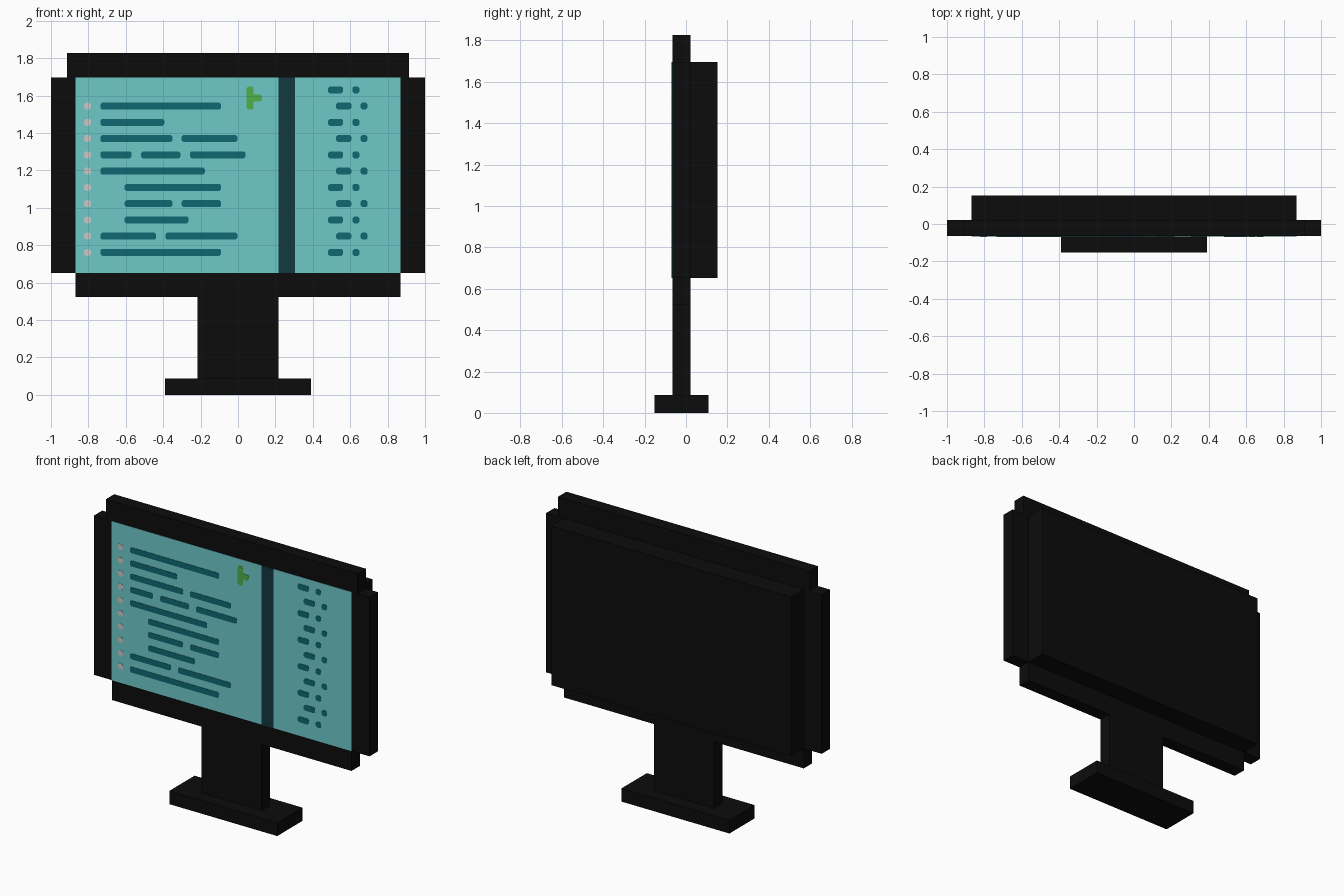
import bpy, bmesh

if "Cube" in bpy.data.objects:
    bpy.data.objects.remove(bpy.data.objects["Cube"])

V = 2 / 23          # one voxel
C = V / 2           # one screen pixel
FRONT = -0.75 * V   # front plane of the bezel
LEFT, TOP = -10 * V, 19.5 * V   # upper left corner of the screen


def material(name, rgb):
    m = bpy.data.materials.new(name)
    m.diffuse_color = (*rgb, 1)
    m.use_nodes = True
    m.node_tree.nodes["Principled BSDF"].inputs["Base Color"].default_value = m.diffuse_color
    return m


BLACK = material("black plastic", (0.0037, 0.0037, 0.0037))
TEAL = material("screen teal", (0.156, 0.584, 0.584))
DARK = material("dark teal", (0.005, 0.14, 0.17))
DIVIDE = material("deep teal", (0.006, 0.041, 0.05))
GREEN = material("green", (0.08, 0.43, 0.07))
GREY = material("light grey", (0.58, 0.58, 0.58))


def prism(name, outlines, y0, y1, mat):
    """Extrude one or more closed x-z outlines from y0 to y1."""
    bm = bmesh.new()
    for pts in outlines:
        face = bm.faces.new([bm.verts.new((x, y0, z)) for x, z in pts])
        ext = bmesh.ops.extrude_face_region(bm, geom=[face], use_keep_orig=True)
        new = [g for g in ext["geom"] if isinstance(g, bmesh.types.BMVert)]
        bmesh.ops.translate(bm, verts=new, vec=(0, y1 - y0, 0))
    bmesh.ops.recalc_face_normals(bm, faces=bm.faces)
    me = bpy.data.meshes.new(name)
    bm.to_mesh(me)
    bm.free()
    me.materials.append(mat)
    ob = bpy.data.objects.new(name, me)
    bpy.context.collection.objects.link(ob)
    return ob


def rect(x0, x1, z0, z1):
    return [(x0, z0), (x1, z0), (x1, z1), (x0, z1)]


def cells(col0, col1, row0, row1=None):
    """Rectangle on the screen pixel grid; end column and row exclusive."""
    row1 = row0 + 1 if row1 is None else row1
    return (LEFT + col0 * C, LEFT + col1 * C, TOP - row1 * C, TOP - row0 * C)


def pill(*args):
    """Screen rectangle with clipped corners, slightly inset."""
    x0, x1, z0, z1 = cells(*args)
    i, c = 0.003, 0.009
    x0, x1, z0, z1 = x0 + i, x1 - i, z0 + i, z1 - i
    return [(x0 + c, z0), (x1 - c, z0), (x1, z0 + c), (x1, z1 - c),
            (x1 - c, z1), (x0 + c, z1), (x0, z1 - c), (x0, z0 + c)]


# Stepped bezel and neck, one mirrored outline
half = [(2.5, 1), (2.5, 6), (10, 6), (10, 7.5), (11.5, 7.5),
        (11.5, 19.5), (10.5, 19.5), (10.5, 21)]
outline = [(x * V, z * V) for x, z in half]
outline += [(-x, z) for x, z in reversed(outline)]
prism("bezel_and_neck", [outline], FRONT, FRONT + V, BLACK)

# Rear housing and foot
prism("rear_housing", [rect(-10 * V, 10 * V, 7.5 * V, 19.5 * V)],
      FRONT + V, 1.75 * V, BLACK)
prism("foot", [rect(-4.5 * V, 4.5 * V, 0, V)], -1.75 * V, 1.25 * V, BLACK)

# Screen and its divider
prism("screen", [rect(*cells(0, 40, 0, 24))], FRONT, FRONT - 0.002, TEAL)
prism("divider", [rect(*cells(25, 27, 0, 24))], FRONT, FRONT - 0.004, DIVIDE)

# Plain dashes: (row, start column, end column)
dashes = [(3, 3, 18), (5, 3, 11), (7, 3, 12), (7, 13, 20), (9, 3, 7),
          (9, 8, 13), (9, 14, 21), (11, 3, 16), (13, 6, 18), (15, 6, 12),
          (15, 13, 18), (17, 6, 14), (19, 3, 10), (19, 11, 20), (21, 3, 18)]
prism("screen_dashes", [pill(a, b, r) for r, a, b in dashes],
      FRONT, FRONT - 0.004, DARK)
prism("line_dots", [pill(1, 2, r) for r in range(3, 22, 2)],
      FRONT, FRONT - 0.004, GREY)

# Side panel: abstract staggered pixel marks
marks = []
for row in range(1, 22, 2):
    shift = (row // 2) % 2
    marks += [pill(31 + shift, 33 + shift, row), pill(34 + shift, 35 + shift, row)]
prism("side_panel_marks", marks, FRONT, FRONT - 0.004, DARK)

# Green pointer
prism("pointer", [pill(21, 22, 1, 4), pill(21.5, 23, 2)],
      FRONT, FRONT - 0.004, GREEN)
